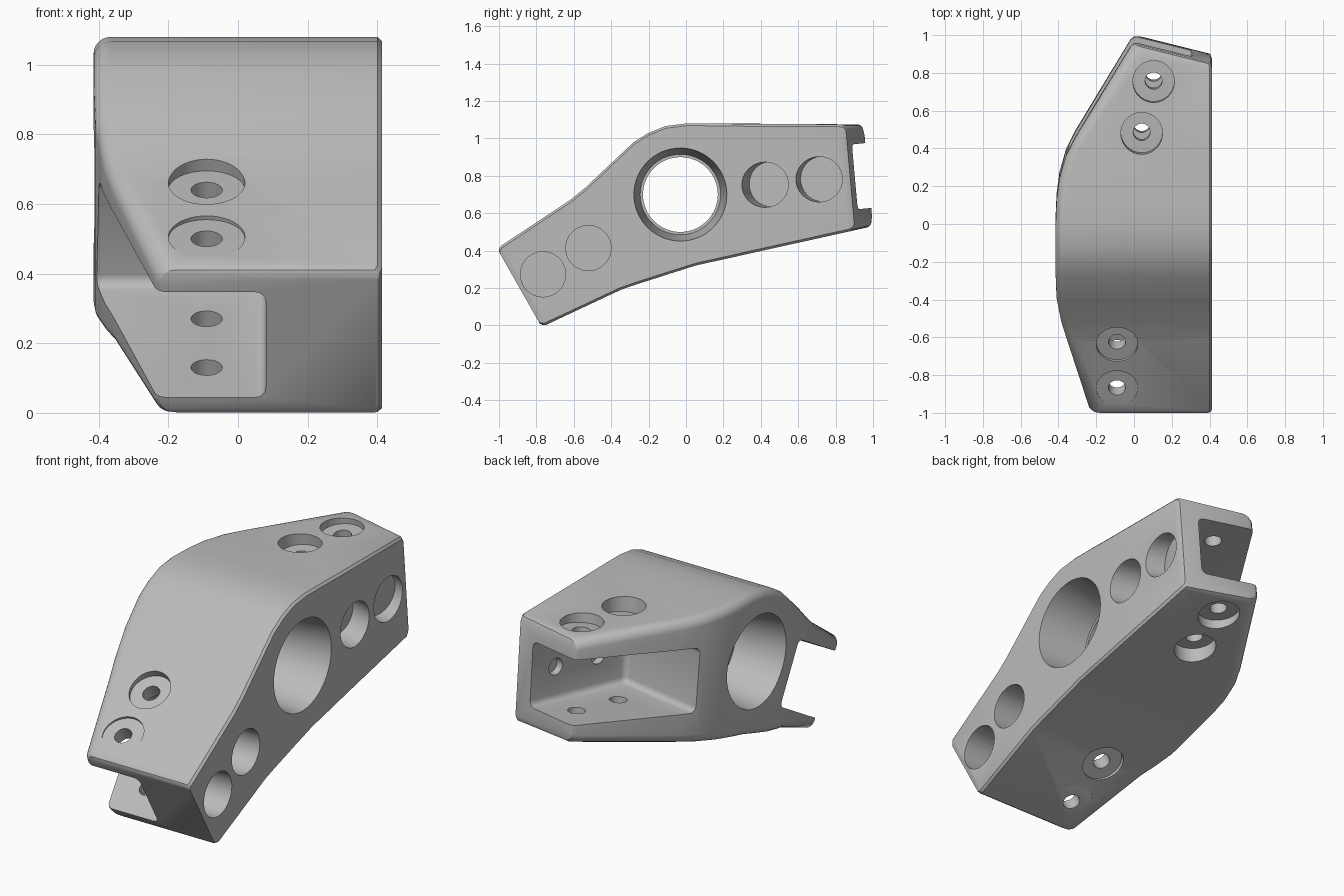
import bpy, bmesh, math
from mathutils import Matrix, Vector

old = bpy.data.objects.get("Cube")
if old:
    bpy.data.objects.remove(old, do_unlink=True)

grey = bpy.data.materials.new("Plain grey")
grey.use_nodes = True
grey.diffuse_color = (0.5, 0.5, 0.5, 1)
grey.node_tree.nodes["Principled BSDF"].inputs["Base Color"].default_value = (0.5, 0.5, 0.5, 1)

RIGHT = 0.413      # flat mounting side


def make_object(name, bm):
    bmesh.ops.recalc_face_normals(bm, faces=bm.faces)
    mesh = bpy.data.meshes.new(name)
    bm.to_mesh(mesh)
    bm.free()
    ob = bpy.data.objects.new(name, mesh)
    bpy.context.collection.objects.link(ob)
    return ob


# Stations along the bent arm: top y, top z, bottom y, bottom z, left x, end skew
STATIONS = [
    (-1.01, .412, -.772, -.008, -.232, 0),
    (-.62, .67, -.345, .192, -.36, 0),
    (-.54, .735, -.27, .218, -.385, 0),
    (-.41, .858, -.16, .253, -.41, 0),
    (-.28, .98, -.09, .276, -.415, 0),
    (-.2, 1.03, -.05, .288, -.415, 0),
    (-.11, 1.066, -.01, .301, -.415, 0),
    (0, 1.08, .05, .32, -.415, 0),
    (.13, 1.08, .16, .345, -.41, .2),
    (.24, 1.08, .275, .37, -.395, .5),
    (.36, 1.079, .40, .398, -.36, .8),
    (.455, 1.078, .50, .4205, -.31, 1),
    (.955, 1.075, 1.005, .532, -.005, 1),
]


def lerp_station(a, b, f):
    return tuple(p + (q - p) * f for p, q in zip(a, b))


def section(station, inset=0.0):
    """Ring of points: rounded corners on the left, small chamfers on the right."""
    yt, zt, yb, zb, xl, skew = station
    top, bottom = Vector((0, yt, zt)), Vector((0, yb, zb))
    height = (top - bottom).length
    left, right = xl + inset, RIGHT - min(inset, 0.008)
    low, high = inset, height - inset
    r, c = 0.05, 0.012
    flat = [(right - c, low), (right, low + c), (right, high - c), (right - c, high)]
    arc = [math.radians(a) for a in range(90, 181, 15)]
    flat += [(left + r + r * math.cos(a), high - r + r * math.sin(a)) for a in arc]
    flat += [(left + r + r * math.cos(a), low + r - r * math.sin(a)) for a in reversed(arc)]
    points = []
    for x, h in flat:
        t = h / height
        p = bottom.lerp(top, t)
        shift = -0.25 * (x - xl) * skew
        points.append((x, p.y + shift, p.z + 0.2235 * shift * (1 - t)))
    return points


# Main body: loft with softened ends
first, last = STATIONS[0], STATIONS[-1]
near = [section(first, .022), section(lerp_station(first, STATIONS[1], .018), .007),
        section(lerp_station(first, STATIONS[1], .055))]
far = [section(lerp_station(last, STATIONS[-2], .045)),
       section(lerp_station(last, STATIONS[-2], .013), .007), section(last, .022)]
rings = near + [section(s) for s in STATIONS[1:-1]] + far
bm = bmesh.new()
rows = [[bm.verts.new(p) for p in ring] for ring in rings]
count = len(rows[0])
for a, b in zip(rows, rows[1:]):
    for i in range(count):
        j = (i + 1) % count
        bm.faces.new((a[i], a[j], b[j], b[i]))
bm.faces.new(rows[0])
bm.faces.new(rows[-1])
body = make_object("bracket_body", bm)
body.data.materials.append(grey)


def cut(cutter):
    """Subtract the cutter from the body and remove it."""
    cutter.hide_render = True
    mod = body.modifiers.new("cut", "BOOLEAN")
    mod.operation = "DIFFERENCE"
    mod.solver = "EXACT"
    mod.object = cutter
    bpy.context.view_layer.objects.active = body
    bpy.ops.object.modifier_apply(modifier=mod.name)
    bpy.data.objects.remove(cutter, do_unlink=True)


def cut_cylinder(frame, start, end, r1, r2=None, segments=40):
    """Round hole between two points given in a local frame."""
    start, end = frame @ Vector(start), frame @ Vector(end)
    axis = end - start
    place = Matrix.Translation((start + end) / 2) @ axis.to_track_quat("Z", "Y").to_matrix().to_4x4()
    bm = bmesh.new()
    bmesh.ops.create_cone(bm, cap_ends=True, segments=segments, radius1=r1,
                          radius2=r1 if r2 is None else r2, depth=axis.length, matrix=place)
    cut(make_object("hole_cutter", bm))


def cut_slot(frame, size_min, size_max):
    """Open pocket with filleted inner corners."""
    lo, hi = Vector(size_min), Vector(size_max)
    bm = bmesh.new()
    bmesh.ops.create_cube(bm, size=1)
    for v in bm.verts:
        v.co = Vector([(lo[i] + hi[i]) / 2 + v.co[i] * (hi[i] - lo[i]) for i in range(3)])
    bmesh.ops.bevel(bm, geom=bm.edges[:], offset=.032, segments=4, profile=.5, affect="EDGES")
    bm.transform(frame)
    cut(make_object("slot_cutter", bm))


def make_frame(length_axis, normal, origin):
    n = Vector(normal).normalized()
    l = Vector(length_axis)
    l = (l - n * l.dot(n)).normalized()
    m = Matrix((l.cross(n), l, n)).transposed().to_4x4()
    m.translation = origin
    return m


# Each arm end: across, along and normal axes, origin at the slot's inner corner
front = make_frame((0, .866, .5), (0, -.5, .866), (.08, -.324, .521))
rear = make_frame((.225, .97, .0975), (0, -.1, .995), (.1615, .28, .732))

for frame, way, side_at in ((front, -1, (.225, .505)), (rear, 1, (.197, .48))):
    ends = sorted((0, 2 * way))
    cut_slot(frame, (-2, ends[0], -.174), (0, ends[1], .174))
    # bolt holes with counterbores through both flanges
    for along in (.2, .48):
        y = along * way
        cut_cylinder(frame, (-.17, y, -.6), (-.17, y, .6), .045, segments=28)
        for s in (-1, 1):
            cut_cylinder(frame, (-.17, y, s * .253), (-.17, y, s * .6), .11)
    # blind recesses in the flat side and small pilot holes inside the slot
    for along in side_at:
        y = along * way
        cut_cylinder(frame, (.064, y, .006), (.6, y, .006), .121)
        cut_cylinder(frame, (-.08, y, .006), (.04, y, .006), .045, segments=28)

# Central bore: straight middle with tapered mouths on both sides
bore = Matrix.Translation((0, -.03, .7))
cut_cylinder(bore, (-.7, 0, 0), (.7, 0, 0), .2, segments=64)
for s in (-1, 1):
    cut_cylinder(bore, (s * .13, 0, 0), (s * .45, 0, 0), .215, .253, segments=64)

# Smooth shading with sharp machined edges
bpy.ops.object.select_all(action="DESELECT")
body.select_set(True)
bpy.context.view_layer.objects.active = body
bpy.ops.object.shade_smooth_by_angle(angle=math.radians(30))
